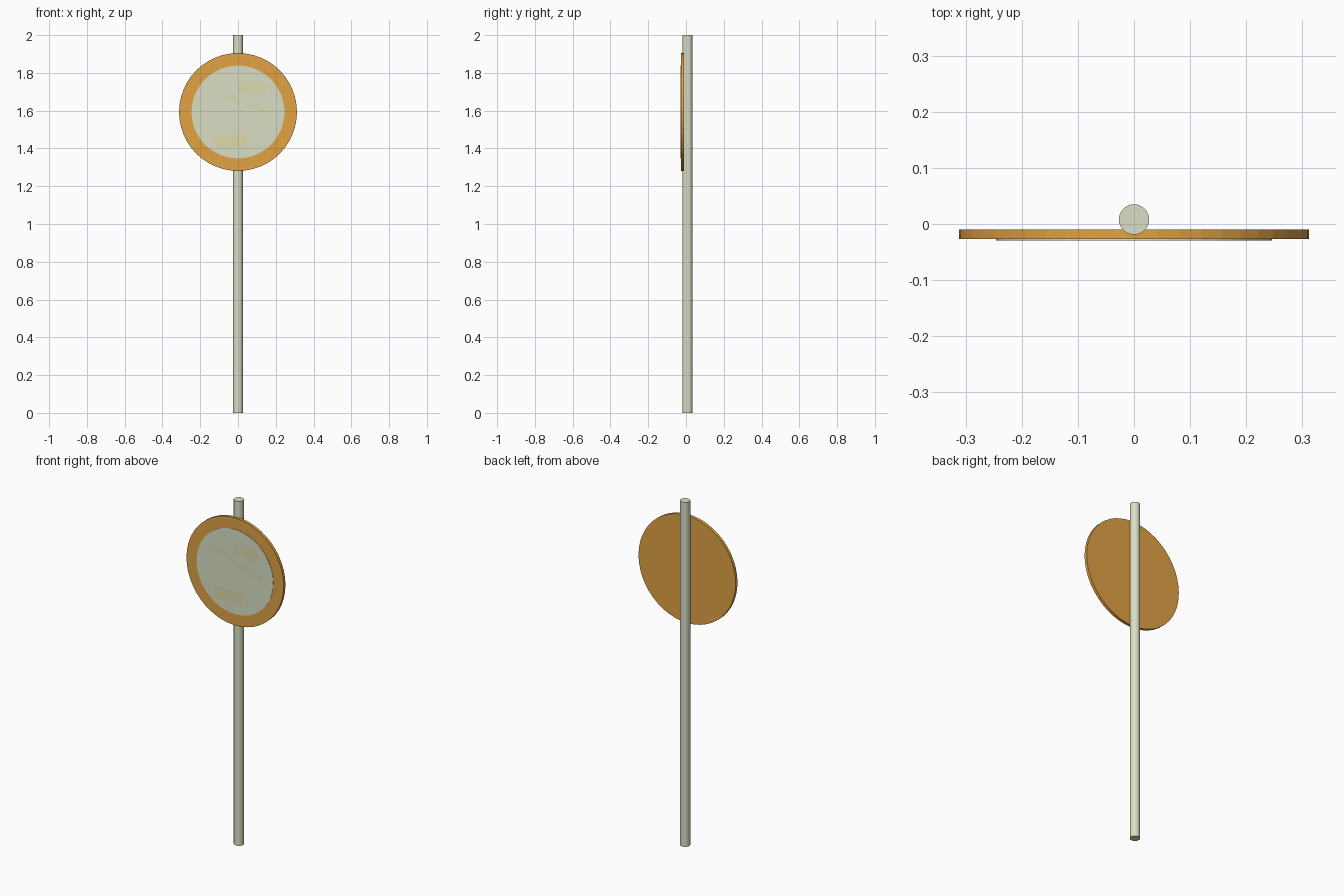
import bpy, bmesh, math
from mathutils import Vector

if "Cube" in bpy.data.objects:
    bpy.data.objects.remove(bpy.data.objects["Cube"])


def material(name, rgb):
    m = bpy.data.materials.new(name)
    m.diffuse_color = (*rgb, 1)
    m.use_nodes = True
    m.node_tree.nodes["Principled BSDF"].inputs["Base Color"].default_value = m.diffuse_color
    return m


ORANGE = material("orange", (0.75, 0.36, 0.06))
PALE = material("pale_green", (0.70, 0.74, 0.56))
CREAM = material("cream", (0.72, 0.70, 0.43))
SIGN_Z = 1.593


def cylinder(name, radius, depth, center, mat, sides, facing_front=False):
    rot = (math.pi / 2, 0, 0) if facing_front else (0, 0, 0)
    bpy.ops.mesh.primitive_cylinder_add(vertices=sides, radius=radius, depth=depth,
                                        location=center, rotation=rot)
    ob = bpy.context.object
    ob.name = name
    ob.data.materials.append(mat)
    return ob


def flat_mark(name, points, y=-0.0305):
    # thin front-facing polygon given as (x, z) outline
    bm = bmesh.new()
    face = bm.faces.new([bm.verts.new((x, y, z)) for x, z in points])
    face.normal_update()
    if face.normal.y > 0:
        face.normal_flip()
    me = bpy.data.meshes.new(name)
    bm.to_mesh(me)
    bm.free()
    me.materials.append(CREAM)
    ob = bpy.data.objects.new(name, me)
    bpy.context.collection.objects.link(ob)
    return ob


# round post
post = cylinder("post", 0.027, 2.0, (0, 0.008, 1.0), PALE, 32)
bpy.ops.object.shade_smooth_by_angle()

# sign plate and its raised inner face
cylinder("sign_plate", 0.312, 0.017, (0, -0.0185, SIGN_Z), ORANGE, 48, True)
cylinder("sign_face", 0.246, 0.003, (0, -0.0275, SIGN_Z), PALE, 48, True)

# faint abstract markings: diagonal bar, lower panel, upper panel
flat_mark("diagonal_bar", [(-0.17, 1.71), (-0.155, 1.715), (0.18, 1.595), (0.17, 1.575)])
flat_mark("lower_panel", [(-0.13, 1.40), (0.05, 1.41), (0.05, 1.48), (-0.13, 1.48)])
flat_mark("upper_panel", [(0.0, 1.70), (0.14, 1.68), (0.155, 1.73), (0.12, 1.755), (0.0, 1.755)])
